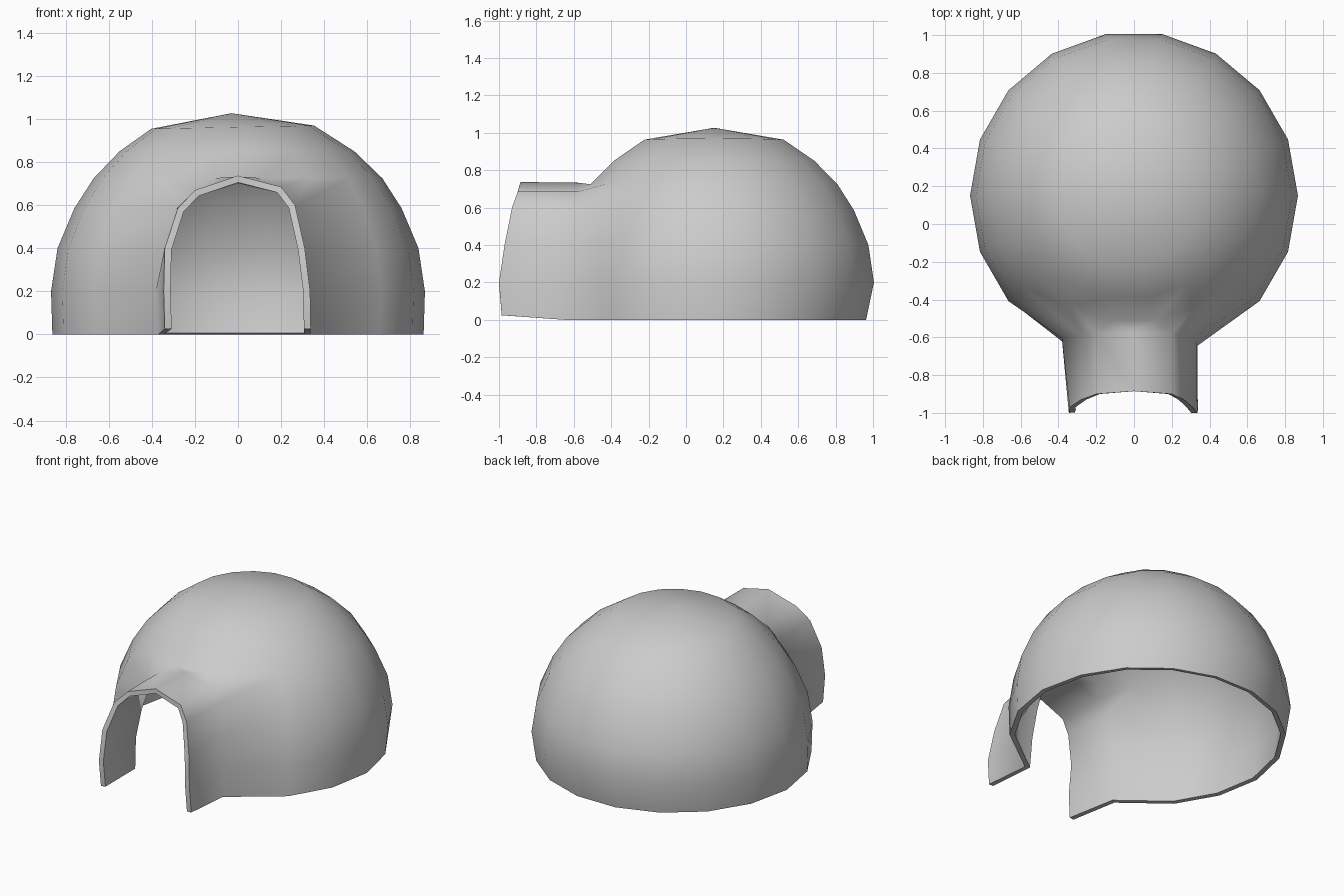
import bpy, bmesh
from math import sin, cos, radians

if "Cube" in bpy.data.objects:
    bpy.data.objects.remove(bpy.data.objects["Cube"])

SIDES, CY = 18, 0.15
# dome rings: (radius, height, centre x)
RINGS = [(0.862, 0.0, 0), (0.868, 0.2, 0), (0.838, 0.4, 0), (0.76, 0.585, 0),
         (0.67, 0.725, 0), (0.545, 0.85, -0.005), (0.378, 0.962, -0.025)]
# arch where the tunnel leaves the dome, and arch at the tunnel mouth
JOINT = [(-.37, -.63, 0), (-.382, -.605, .2), (-.345, -.595, .4), (-.285, -.585, .585),
         (-.2, -.58, .67), (0, -.575, .733), (.2, -.58, .685), (.265, -.59, .6),
         (.31, -.605, .4), (.333, -.625, .2), (.335, -.645, 0)]
MOUTH = [(-.34, -.985, .025), (-.345, -1, .2), (-.34, -.97, .4), (-.28, -.93, .585),
         (-.2, -.9, .67), (0, -.885, .737), (.2, -.9, .685), (.265, -.93, .6),
         (.31, -.97, .4), (.335, -1, .2), (.338, -.985, .025)]

bm = bmesh.new()
joint = [bm.verts.new(p) for p in JOINT]
mouth = [bm.verts.new(p) for p in MOUTH]

# dome rings; the columns beside the doorway are replaced by the joint arch
rows = []
for k, (r, z, cx) in enumerate(RINGS):
    row = []
    for i in range(SIDES):
        a = radians(20 * i)
        if k < 4 and 12 <= i <= 15:
            row.append({12: joint[k], 15: joint[10 - k]}.get(i))
            continue
        rr = r - (0.037 * max(0, sin(a)) if k == 0 else 0)
        tilt = 0.02 * cos(a) * r if k == 6 else 0
        row.append(bm.verts.new((cx + rr * cos(a), CY + rr * sin(a), z + tilt)))
    rows.append(row)
for k in range(6):
    for i in range(SIDES):
        if k < 4 and 12 <= i <= 14:
            continue
        j = (i + 1) % SIDES
        bm.faces.new((rows[k][i], rows[k][j], rows[k + 1][j], rows[k + 1][i]))

# dome cap
apex = bm.verts.new((-0.03, CY, 1.027))
for i in range(SIDES):
    bm.faces.new((rows[6][i], rows[6][(i + 1) % SIDES], apex))

# blend from the dome to the top of the arch
a = rows[4][12:16]
for n in range(4):
    bm.faces.new((a[n], joint[3 + n], joint[4 + n]))
    if n < 3:
        bm.faces.new((a[n], joint[4 + n], a[n + 1]))

# entrance tunnel
for n in range(10):
    bm.faces.new((joint[n], mouth[n], mouth[n + 1], joint[n + 1]))

bmesh.ops.recalc_face_normals(bm, faces=bm.faces[:])
apex.normal_update()
if apex.normal.z < 0:
    bmesh.ops.reverse_faces(bm, faces=bm.faces[:])

me = bpy.data.meshes.new("igloo_shell")
bm.to_mesh(me)
bm.free()
ob = bpy.data.objects.new("igloo_shell", me)
bpy.context.collection.objects.link(ob)

# wall thickness, built inward
m = ob.modifiers.new("wall", 'SOLIDIFY')
m.thickness = 0.032
m.offset = -1
bpy.context.view_layer.objects.active = ob
ob.select_set(True)
bpy.ops.object.modifier_apply(modifier="wall")
bpy.ops.object.shade_smooth_by_angle(angle=radians(60))
